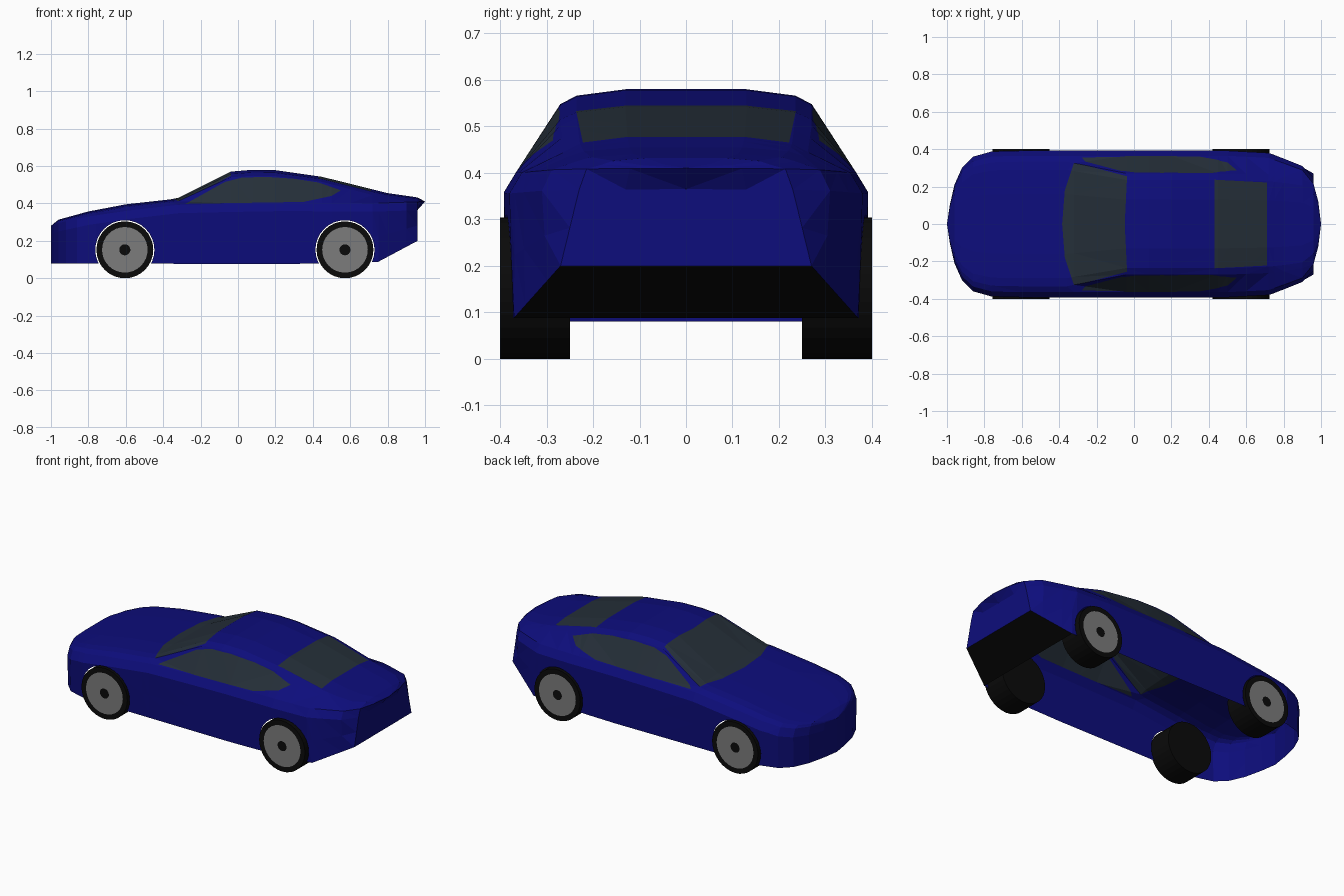
import bpy
import bmesh
import math
from mathutils import Vector

cube = bpy.data.objects.get("Cube")
if cube:
    bpy.data.objects.remove(cube)


def material(name, colour):
    mat = bpy.data.materials.new(name)
    mat.use_nodes = True
    mat.diffuse_color = (*colour, 1)
    mat.node_tree.nodes["Principled BSDF"].inputs["Base Color"].default_value = (*colour, 1)
    return mat


BLUE = material("blue paint", (0.004, 0.004, 0.2))
GLASS = material("dark glass", (0.018, 0.028, 0.04))
BLACK = material("black rubber", (0.003, 0.003, 0.003))
GREY = material("grey rim", (0.2, 0.2, 0.2))


def finish(bm, name, materials):
    mesh = bpy.data.meshes.new(name)
    bm.to_mesh(mesh)
    bm.free()
    for mat in materials:
        mesh.materials.append(mat)
    obj = bpy.data.objects.new(name, mesh)
    bpy.context.collection.objects.link(obj)
    return obj


def at(profile, x):
    """Linear interpolation along a list of (x, value) points."""
    for (x0, v0), (x1, v1) in zip(profile, profile[1:]):
        if x <= x1:
            return v0 + (v1 - v0) * (x - x0) / (x1 - x0)
    return profile[-1][1]


# Body profiles along the length, nose at -x
HALF_WIDTH = [(-1, 0), (-.985, .1), (-.96, .21), (-.92, .3), (-.86, .36), (-.76, .388),
              (-.6, .392), (.5, .392), (.72, .38), (.8, .35), (.9, .31), (.96, .23),
              (.985, .13), (1, 0)]
TAIL_WIDTH = [(.72, .372), (.75, .37), (.96, .27), (1, 0)]
TOP = [(-1, .28), (-.96, .313), (-.8, .357), (-.6, .395), (-.36, .422), (-.32, .43),
       (-.04, .57), (.08, .58), (.2, .578), (.45, .542), (.8, .455), (.96, .432), (1, .41)]
RAIL = [(-1, .28), (-.96, .305), (-.8, .345), (-.6, .38), (-.32, .412), (-.04, .54),
        (.08, .548), (.2, .546), (.45, .515), (.72, .445), (.96, .418), (1, .41)]
RAIL_SHARE = [(-1, .85), (-.36, .85), (-.04, .69), (.72, .69), (1, .8)]
BELT = [(-1, .28), (-.96, .295), (-.8, .33), (-.6, .36), (-.3, .395), (.3, .405),
        (.7, .4), (1, .41)]
SILL = [(-1, .08), (.3, .075), (.75, .088), (.96, .2), (1, .2)]
STATIONS = sorted({x for x, _ in HALF_WIDTH + TOP} | {.6, .75})
TAIL_WALL, DIFFUSER_START = .96, .75


def section(x):
    """Half cross-section from the underside centre, round the side, to the top centre."""
    w, sill, belt, rail, top = (at(p, x) for p in (HALF_WIDTH, SILL, BELT, RAIL, TOP))
    low = at(TAIL_WIDTH, x) if x > .72 else w * .98
    rail_y = w * at(RAIL_SHARE, x)
    shoulder = belt - .045
    xl = min(x, TAIL_WALL)
    return [(xl, 0, sill), (xl, low, sill),
            (xl, (low + w) / 2, (sill + shoulder) / 2),
            (xl, w, shoulder), (x, w * .93, belt), (x, rail_y, rail),
            (x, rail_y * .87, rail + (top - rail) * .57),
            (x, rail_y * .48, top), (x, 0, top)]


def cut(bm, rows, axes, outline):
    """Cut a convex outline through the given rows; return the faces inside it."""
    layer = bm.faces.layers.int["row"]
    u, v = axes
    centre = [sum(p[k] for p in outline) / len(outline) for k in (0, 1)]
    planes = []

    def inside():
        return [f for f in bm.faces if f[layer] in rows and
                all((f.calc_center_median() - co).dot(no) > 0 for co, no in planes)]

    for a, b in zip(outline, outline[1:] + outline[:1]):
        co, no = Vector(), Vector()
        co[u], co[v] = a
        no[u], no[v] = a[1] - b[1], b[0] - a[0]
        no.normalize()
        if no[u] * (centre[0] - a[0]) + no[v] * (centre[1] - a[1]) < 0:
            no.negate()
        faces = inside()
        geom = set(faces)
        for f in faces:
            geom.update(f.edges, f.verts)
        bmesh.ops.bisect_plane(bm, geom=list(geom), dist=1e-5, plane_co=co, plane_no=no)
        planes.append((co, no))
    return inside()


# Body shell: one half lofted, then mirrored
bm = bmesh.new()
row = bm.faces.layers.int.new("row")
grid = [[bm.verts.new(p) for p in section(x)] for x in STATIONS]
for x, a, b in zip(STATIONS, grid, grid[1:]):
    for j in range(len(a) - 1):
        if j == 0 and x < DIFFUSER_START:
            continue
        face = bm.faces.new((a[j], a[j + 1], b[j + 1], b[j]))
        face[row] = j
        face.material_index = 2 if j == 0 else 0
bmesh.ops.remove_doubles(bm, verts=bm.verts, dist=1e-4)
bmesh.ops.triangulate(bm, faces=bm.faces)

# Windows
XY, XZ = (0, 1), (0, 2)
SIDE_WINDOW = [(-.28, .398), (.35, .408), (.5, .44), (.55, .47), (.43, .512),
               (.3, .532), (.15, .542), (.02, .538), (-.07, .515)]
WINDSCREEN = [(-.385, -.01), (-.37, .18), (-.32, .33), (-.037, .255), (-.05, -.01)]
REAR_WINDOW = [(.43, -.01), (.43, .237), (.71, .222), (.71, -.01)]
for rows, axes, outline in (((3, 4), XZ, SIDE_WINDOW),
                            ((5, 6, 7), XY, WINDSCREEN),
                            ((5, 6, 7), XY, REAR_WINDOW)):
    for face in cut(bm, rows, axes, outline):
        face.material_index = 1

# Wheel arches
WHEELS = {"front": -.605, "rear": .572}
RADIUS = .152
for wx in WHEELS.values():
    circle = [(wx + (RADIUS + .006) * math.cos(t * math.tau / 32),
               RADIUS + (RADIUS + .006) * math.sin(t * math.tau / 32)) for t in range(32)]
    bmesh.ops.delete(bm, geom=cut(bm, (1, 2, 3), XZ, circle), context="FACES")

body = finish(bm, "body", [BLUE, GLASS, BLACK])
mirror = body.modifiers.new("mirror", "MIRROR")
mirror.use_axis = (False, True, False)


# Wheels: tyre with an inset rim and hub on the outer face
def wheel(name, x, side):
    bm = bmesh.new()
    bmesh.ops.create_cone(bm, cap_ends=True, segments=32, radius1=RADIUS,
                          radius2=RADIUS, depth=.15)
    cap = max(bm.faces, key=lambda f: f.calc_center_median().z)
    for thickness, index in ((.03, 1), (.092, 0)):
        bmesh.ops.inset_region(bm, faces=[cap], thickness=thickness, use_even_offset=True)
        cap.material_index = index
        if index:
            rim = cap
        else:
            for f in bm.faces:
                c = [v.co.xy.length for v in f.verts]
                if f is not cap and max(c) < RADIUS - .02 and min(v.co.z for v in f.verts) > 0:
                    f.material_index = 1
    obj = finish(bm, name, [BLACK, GREY])
    obj.location = (x, side * .325, RADIUS)
    obj.rotation_euler = (-side * math.pi / 2, 0, 0)


for end, wx in WHEELS.items():
    for label, side in (("near", -1), ("far", 1)):
        wheel(f"{end}_{label}_wheel", wx, side)
